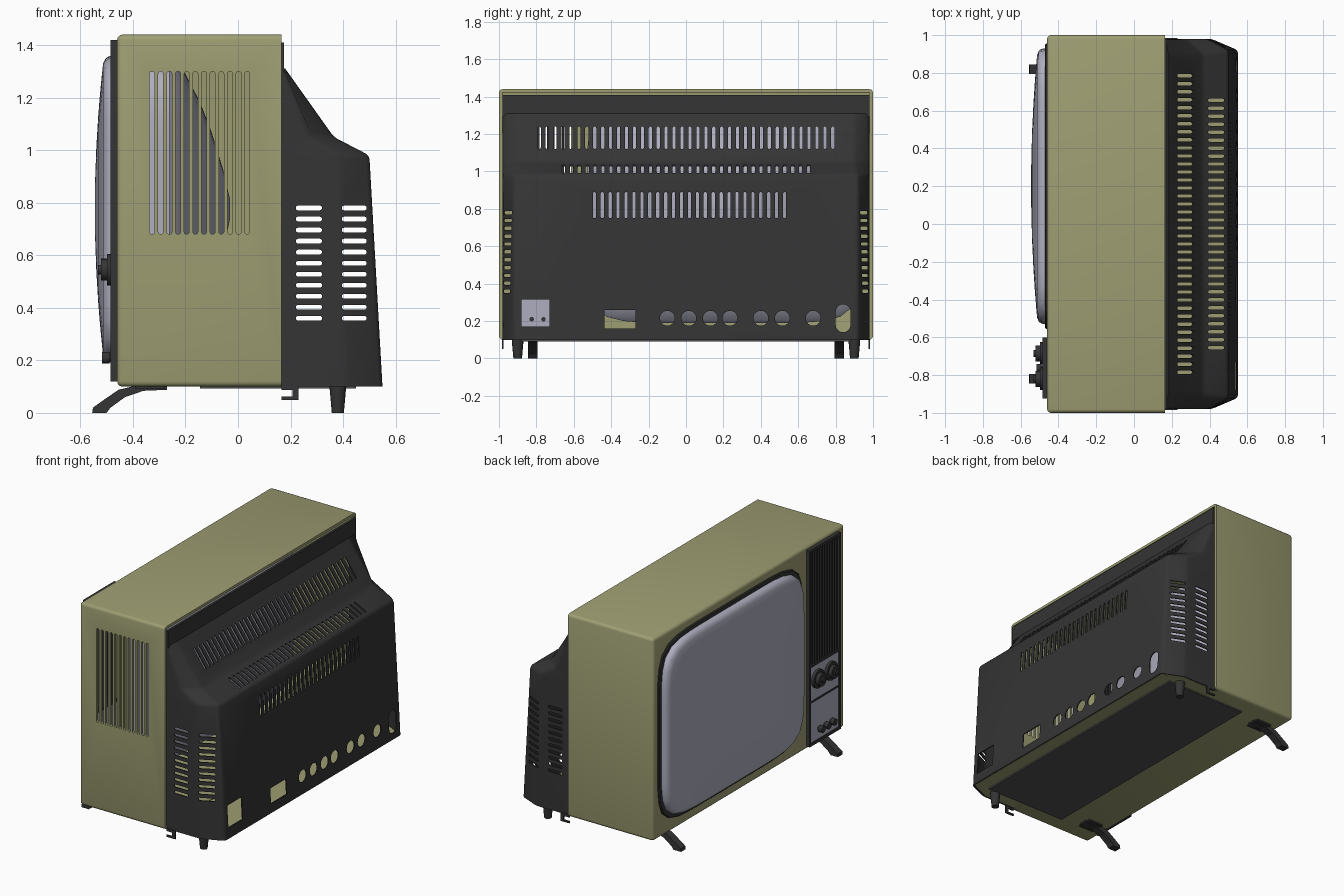
import bpy, bmesh, math
from mathutils import Vector

if "Cube" in bpy.data.objects:
    bpy.data.objects.remove(bpy.data.objects["Cube"])

def material(name, rgb):
    m = bpy.data.materials.new(name)
    m.diffuse_color = (*rgb, 1)
    m.use_nodes = True
    m.node_tree.nodes["Principled BSDF"].inputs["Base Color"].default_value = m.diffuse_color
    return m

OLIVE = material("olive", (0.34, 0.34, 0.17))
DARK = material("dark_plastic", (0.035, 0.035, 0.035))
GLASS = material("grey_glass", (0.42, 0.42, 0.52))
STEEL = material("dark_grey", (0.08, 0.08, 0.08))

def finish(name, bm, mat=None, recalc=True, smooth=False):
    if recalc:
        bmesh.ops.recalc_face_normals(bm, faces=bm.faces)
    me = bpy.data.meshes.new(name)
    bm.to_mesh(me)
    bm.free()
    ob = bpy.data.objects.new(name, me)
    bpy.context.collection.objects.link(ob)
    if mat:
        me.materials.append(mat)
    if smooth:
        shade(ob)
    return ob

def activate(ob):
    bpy.ops.object.select_all(action='DESELECT')
    ob.select_set(True)
    bpy.context.view_layer.objects.active = ob

def shade(ob):
    activate(ob)
    bpy.ops.object.shade_smooth_by_angle(angle=math.radians(35))

def prism(bm, pts, axis, a, b):
    """Extrude a 2D outline along an axis from a to b."""
    put = {'x': lambda u, v, w: (w, u, v), 'y': lambda u, v, w: (u, w, v),
           'z': lambda u, v, w: (u, v, w)}[axis]
    lo = [bm.verts.new(put(u, v, a)) for u, v in pts]
    hi = [bm.verts.new(put(u, v, b)) for u, v in pts]
    n = len(pts)
    bm.faces.new(lo[::-1])
    bm.faces.new(hi)
    for i in range(n):
        bm.faces.new((lo[i], lo[(i + 1) % n], hi[(i + 1) % n], hi[i]))

def rect(u0, u1, v0, v1):
    return [(u0, v0), (u1, v0), (u1, v1), (u0, v1)]

def box(bm, x, y, z):
    prism(bm, rect(*x, *y), 'z', *z)

def slot(cu, cv, w, h, n=4):
    """Stadium outline; a circle when w equals h."""
    r = min(w, h) / 2
    du, dv = w / 2 - r, h / 2 - r
    pts = []
    for k in range(4):
        su, sv = (1, -1, -1, 1)[k], (1, 1, -1, -1)[k]
        for i in range(n + 1):
            t = math.pi / 2 * (k + i / n)
            p = (round(cu + su * du + r * math.cos(t), 5), round(cv + sv * dv + r * math.sin(t), 5))
            if not pts or p != pts[-1]:
                pts.append(p)
    return pts[:-1] if pts[0] == pts[-1] else pts

def shell_and_cut(ob, thickness, cut_bm):
    """Give a sheet thickness, then cut all openings."""
    cutter = finish("cutter", cut_bm)
    cutter.hide_render = True
    s = ob.modifiers.new("shell", 'SOLIDIFY')
    s.thickness, s.offset = thickness, -1
    b = ob.modifiers.new("cut", 'BOOLEAN')
    b.operation, b.solver, b.object = 'DIFFERENCE', 'EXACT', cutter
    activate(ob)
    for m in ("shell", "cut"):
        bpy.ops.object.modifier_apply(modifier=m)
    bpy.data.objects.remove(cutter)
    shade(ob)

def spread(a, b, n):
    return [a + (b - a) * i / (n - 1) for i in range(n)]

# Cabinet: open-backed box with speaker slots and a control opening
bm = bmesh.new()
box(bm, (-0.46, 0.165), (-1, 1), (0.1, 1.44))
bmesh.ops.recalc_face_normals(bm, faces=bm.faces)
bmesh.ops.delete(bm, geom=[f for f in bm.faces if f.normal.x > 0.9], context='FACES_ONLY')
bmesh.ops.bevel(bm, geom=[e for e in bm.edges if not e.is_boundary], offset=0.02,
                segments=3, profile=0.5, affect='EDGES')
cabinet = finish("cabinet", bm, OLIVE, recalc=False)
cut = bmesh.new()
for x in spread(-0.327, 0.035, 12):
    prism(cut, slot(x, 0.99, 0.019, 0.62), 'y', -1.1, -0.95)
prism(cut, rect(-0.91, -0.615, 0.14, 1.4), 'x', -0.6, -0.4)
shell_and_cut(cabinet, 0.018, cut)

# Back cover: lofted from plan outlines, with chamfered rear corners
bm = bmesh.new()
rows = []
for z, xb, xc, yb in ((0.1, 0.55, 0.41, 0.92), (0.98, 0.5, 0.385, 0.92),
                      (1.05, 0.365, 0.27, 0.9), (1.31, 0.18, 0.172, 0.9)):
    half = [(0.13, 0.98), (xc, 0.98), (xb, yb)]
    plan = [(x, -y) for x, y in half] + half[::-1]
    rows.append([bm.verts.new((x, y, z)) for x, y in plan])
for r, s in zip(rows, rows[1:]):
    for i in range(5):
        bm.faces.new((r[i], r[i + 1], s[i + 1], s[i]))
bm.normal_update()
if max(bm.faces, key=lambda f: f.calc_center_median().x).normal.x < 0:
    bmesh.ops.reverse_faces(bm, faces=bm.faces)
bmesh.ops.bevel(bm, geom=[e for e in bm.edges if not e.is_boundary], offset=0.015,
                segments=2, profile=0.5, affect='EDGES', clamp_overlap=True)
cover = finish("back_cover", bm, DARK, recalc=False)
cut = bmesh.new()
for y in spread(-0.785, 0.785, 38):
    prism(cut, slot(y, 1.18, 0.017, 0.12), 'x', 0.19, 0.42)
for y in spread(-0.655, 0.655, 32):
    prism(cut, slot(0.435, y, 0.085, 0.017), 'z', 0.92, 1.08)
for y in spread(-0.49, 0.527, 25):
    prism(cut, slot(y, 0.82, 0.017, 0.14), 'x', 0.45, 0.6)
for s in (-1, 1):
    for z in spread(0.36, 0.78, 11):
        for x0, x1 in ((0.22, 0.32), (0.395, 0.49)):
            prism(cut, slot((x0 + x1) / 2, z, x1 - x0, 0.018), 'y', *sorted((s * 0.915, s * 1.1)))
for y in (-0.1, 0.015, 0.13, 0.235, 0.4, 0.515, 0.68):
    prism(cut, slot(y, 0.215, 0.08, 0.08, 6), 'x', 0.45, 0.6)
prism(cut, slot(0.84, 0.215, 0.08, 0.15), 'x', 0.45, 0.6)
prism(cut, rect(-0.435, -0.27, 0.16, 0.26), 'x', 0.45, 0.6)
prism(cut, rect(-0.88, -0.73, 0.17, 0.315), 'x', 0.45, 0.6)
shell_and_cut(cover, 0.007, cut)

# Flat lip above the cover's slope
bm = bmesh.new()
box(bm, (0.16, 0.175), (-0.98, 0.98), (1.295, 1.41))
finish("cover_lip", bm, DARK)

# Floor board under the cover, and the service plate below it
bm = bmesh.new()
prism(bm, [(0.15, -0.97), (0.405, -0.97), (0.54, -0.91), (0.54, 0.91), (0.405, 0.97), (0.15, 0.97)],
      'z', 0.101, 0.112)
finish("floor_board", bm, OLIVE)
bm = bmesh.new()
box(bm, (-0.145, 0.45), (-0.88, 0.88), (0.092, 0.102))
finish("service_plate", bm, STEEL)

# Picture tube: superellipse rings from the bulged face to the rear dome
def ring(x, s, hy=0.73, hz=0.585, p=7, n=64):
    pts = []
    for i in range(n):
        t = 2 * math.pi * (i + 0.5) / n
        c, d = math.cos(t), math.sin(t)
        k = s / (abs(c) ** p + abs(d) ** p) ** (1 / p)
        pts.append(Vector((x, 0.2 + hy * k * c, 0.775 + hz * k * d)))
    return pts

def loft(bm, rings):
    vs = [[bm.verts.new(p) for p in r] for r in rings]
    for a, b in zip(vs, vs[1:]):
        for i in range(len(a)):
            j = (i + 1) % len(a)
            bm.faces.new((a[i], a[j], b[j], b[i]))
    bm.faces.new(vs[0])
    bm.faces.new(vs[-1])

bm = bmesh.new()
face = [(-0.545 + 0.035 * s * s, s) for s in (0.04, 0.2, 0.4, 0.6, 0.75, 0.87, 0.95)]
loft(bm, [ring(x, s) for x, s in face + [
    (-0.505, 0.98), (-0.492, 0.995), (-0.475, 1), (-0.26, 1), (-0.235, 0.97), (-0.2, 0.88),
    (-0.145, 0.7), (-0.1, 0.5), (-0.055, 0.25), (-0.03, 0.06)]])
finish("picture_tube", bm, GLASS, smooth=True)
bm = bmesh.new()
loft(bm, [ring(x, s, 0.755, 0.61) for x, s in ((-0.45, 1), (-0.466, 1), (-0.471, 0.992))])
finish("screen_bezel", bm, DARK, smooth=True)

# Control panel: frame, speaker slats and grey plates
bm = bmesh.new()
X = (-0.485, -0.45)
for y in ((-0.925, -0.91), (-0.615, -0.6)):
    box(bm, X, y, (0.12, 1.42))
for z in ((0.12, 0.14), (0.405, 0.415), (0.64, 0.66), (1.4, 1.42)):
    box(bm, X, (-0.91, -0.615), z)
finish("control_frame", bm, DARK)
bm = bmesh.new()
for y in spread(-0.893, -0.632, 11):
    box(bm, (-0.48, -0.46), (y - 0.006, y + 0.006), (0.66, 1.4))
finish("speaker_grille", bm, DARK)
for name, z in (("upper_control_plate", (0.415, 0.64)), ("lower_control_plate", (0.14, 0.405))):
    bm = bmesh.new()
    box(bm, (-0.48, -0.455), (-0.91, -0.615), z)
    finish(name, bm, GLASS)

# Knobs: stacked cylinders given as (radius, back, front)
def knob(name, y, z, steps):
    bm = bmesh.new()
    for r, a, b in steps:
        prism(bm, slot(y, z, 2 * r, 2 * r, 6), 'x', b, a)
    finish(name, bm, DARK, smooth=True)

for i, y in enumerate((-0.82, -0.685)):
    knob(f"tuning_knob_{i + 1}", y, 0.545, ((0.06, -0.475, -0.498), (0.042, -0.498, -0.522), (0.018, -0.522, -0.532)))
for i, y in enumerate((-0.825, -0.762, -0.7)):
    knob(f"small_knob_{i + 1}", y, 0.21, ((0.012, -0.45, -0.49), (0.022, -0.49, -0.517)))

# Legs, feet and cover hooks on both sides
leg = [(-0.27, 0.1), (-0.27, 0.088), (-0.36, 0.084), (-0.43, 0.06), (-0.485, 0.02), (-0.5, 0), (-0.555, 0),
       (-0.552, 0.02), (-0.51, 0.05), (-0.455, 0.088), (-0.4, 0.101)]
hook = [(0.165, 0.105), (0.23, 0.105), (0.23, 0.05), (0.165, 0.05), (0.165, 0.062), (0.208, 0.062),
        (0.208, 0.088), (0.165, 0.088)]
for side, s in (("right", -1), ("left", 1)):
    bm = bmesh.new()
    prism(bm, leg, 'y', s * 0.82 - 0.025, s * 0.82 + 0.025)
    box(bm, (-0.39, -0.28), (s * 0.82 - 0.05, s * 0.82 + 0.05), (0.09, 0.101))
    finish("front_leg_" + side, bm, DARK)
    bm = bmesh.new()
    bmesh.ops.create_cone(bm, cap_ends=True, segments=24, radius1=0.023, radius2=0.032, depth=0.102)
    bmesh.ops.translate(bm, vec=(0.38, s * 0.9, 0.051), verts=bm.verts)
    finish("rear_foot_" + side, bm, DARK, smooth=True)
    bm = bmesh.new()
    prism(bm, hook, 'y', s * 0.98 - 0.005, s * 0.98 + 0.005)
    finish("cover_hook_" + side, bm, DARK)
